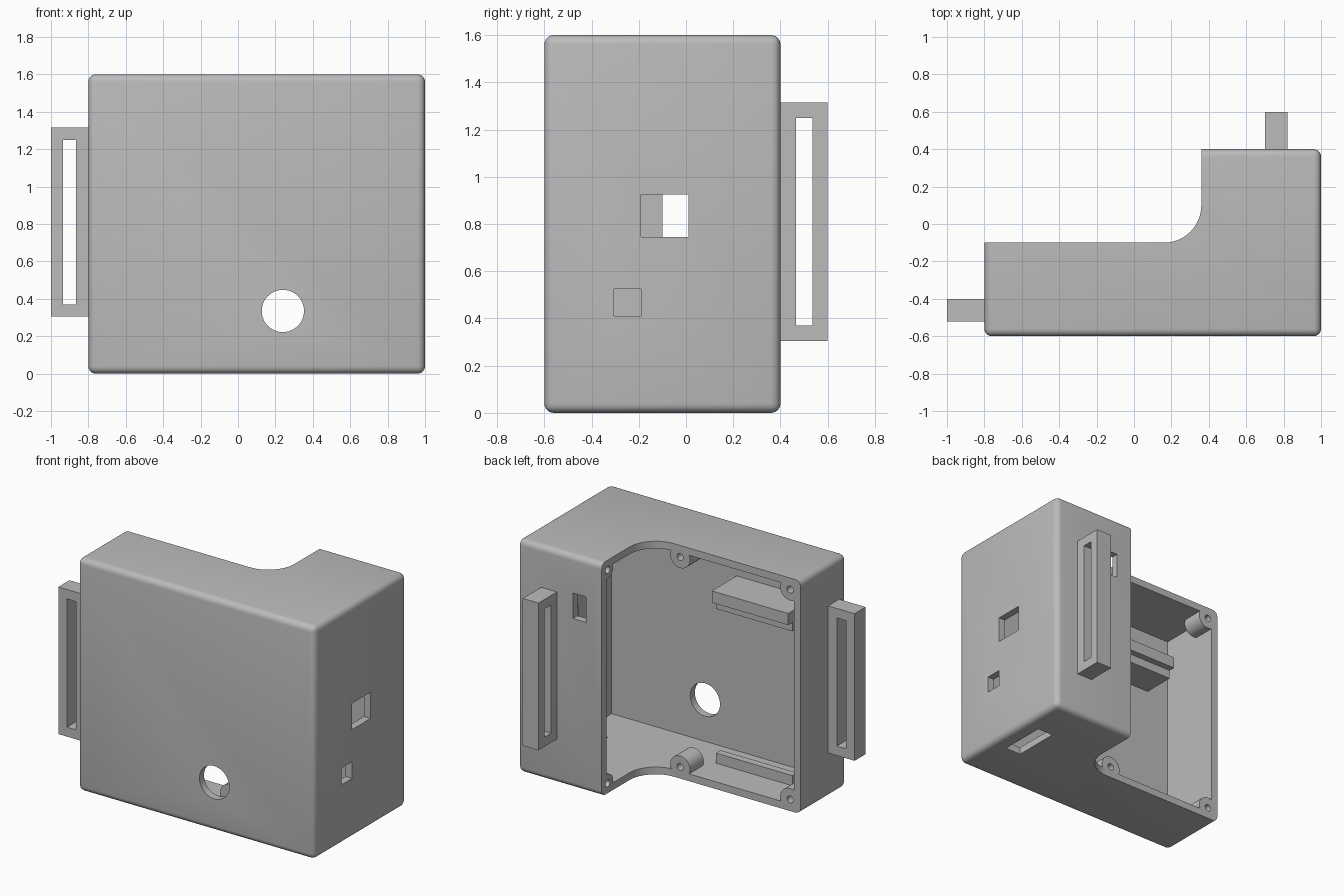
import bpy, bmesh, math
from mathutils import Vector, Matrix

if "Cube" in bpy.data.objects:
    bpy.data.objects.remove(bpy.data.objects["Cube"])

H = 1.6       # case height
WALL = 0.05   # wall thickness

grey = bpy.data.materials.new("light grey plastic")
grey.diffuse_color = (0.5, 0.5, 0.5, 1)
grey.use_nodes = True
grey.node_tree.nodes["Principled BSDF"].inputs["Base Color"].default_value = grey.diffuse_color


def make(name, bm):
    bmesh.ops.recalc_face_normals(bm, faces=bm.faces[:])
    me = bpy.data.meshes.new(name)
    bm.to_mesh(me)
    bm.free()
    me.materials.append(grey)
    ob = bpy.data.objects.new(name, me)
    bpy.context.collection.objects.link(ob)
    return ob


def box(name, x, y, z):
    bm = bmesh.new()
    bmesh.ops.create_cube(bm, size=1)
    for v in bm.verts:
        v.co = Vector([(a + b) / 2 + c * (b - a) for (a, b), c in zip((x, y, z), v.co)])
    return make(name, bm)


def rod(name, start, axis, length, r, seg=32):
    """Cylinder from start, running along axis."""
    axis = Vector(axis)
    bm = bmesh.new()
    m = Matrix.Translation(Vector(start) + axis * length / 2) @ axis.to_track_quat('Z', 'Y').to_matrix().to_4x4()
    bmesh.ops.create_cone(bm, cap_ends=True, segments=seg, radius1=r, radius2=r, depth=length, matrix=m)
    return make(name, bm)


def combine(ob, other, op='DIFFERENCE'):
    mod = ob.modifiers.new("bool", 'BOOLEAN')
    mod.operation, mod.object, mod.solver = op, other, 'EXACT'
    bpy.context.view_layer.objects.active = ob
    bpy.ops.object.modifier_apply(modifier=mod.name)
    bpy.data.objects.remove(other)


# L-shaped case with a filleted inner corner
arc = [(0.16 + 0.2 * math.cos(a), 0.1 - 0.2 * math.sin(a))
       for a in [math.pi / 2 * i / 12 for i in range(13)]]
profile = [(-0.8, -0.6), (1, -0.6), (1, 0.4), (0.36, 0.4)] + arc + [(-0.8, -0.1)]
bm = bmesh.new()
low = [bm.verts.new((x, y, 0)) for x, y in profile]
high = [bm.verts.new((x, y, H)) for x, y in profile]
bm.faces.new(low[::-1])
bm.faces.new(high)
n = len(profile)
open_faces = set()
for i in range(n):
    j = (i + 1) % n
    f = bm.faces.new((low[i], low[j], high[j], high[i]))
    if 3 <= i < n - 1:      # the side that stays open
        open_faces.add(f)
edges = [e for e in bm.edges if not any(f in open_faces for f in e.link_faces)]
bmesh.ops.bevel(bm, geom=edges, offset=0.04, offset_type='OFFSET', segments=6,
                profile=0.5, affect='EDGES', clamp_overlap=True)
case = make("case", bm)

# hollow interior, open towards the inner corner
combine(case, box("cavity", (-0.75, 0.95), (-0.55, 0.35), (WALL, H - WALL)))

# screw bosses on the rim, each with a blind hole
for up in (False, True):
    def level(d):
        return H - d if up else d
    spots = [((x, -0.1, level(0.08)), (0, -1, 0), 0.075) for x in (-0.72, 0.115)]
    spots.append(((0.36, 0.335, level(0.067)), (1, 0, 0), 0.06))
    for start, axis, r in spots:
        combine(case, rod("boss", start, axis, 0.15, r), 'UNION')
        before = Vector(start) - Vector(axis) * 0.05
        combine(case, rod("drill", before, axis, 0.17, 0.024, 20))

# openings in the walls
combine(case, rod("round_port", (0.24, -0.7, 0.335), (0, 1, 0), 0.3, 0.113, 48))
for x, y, z in [((0.9, 1.1), (-0.19, 0.01), (0.745, 0.925)),     # right, large
                ((0.9, 1.1), (-0.305, -0.19), (0.41, 0.525)),    # right, small
                ((0.48, 0.58), (0.3, 0.45), (1.165, 1.34)),      # back
                ((0.77, 0.89), (-0.25, 0.08), (-0.1, 0.1))]:     # underside
    combine(case, box("port", x, y, z))

# strap loops with long slots
side = box("side_strap_loop", (-1, -0.8), (-0.52, -0.4), (0.305, 1.315))
combine(side, box("slot", (-0.935, -0.865), (-0.7, -0.2), (0.37, 1.25)))
back = box("back_strap_loop", (0.7, 0.82), (0.4, 0.6), (0.305, 1.315))
combine(back, box("slot", (0.5, 1), (0.465, 0.535), (0.37, 1.25)))

# inner rails
box("upper_rail", (-0.58, 0), (-0.55, -0.28), (1.17, 1.25))
box("upper_rail_step", (-0.58, 0), (-0.55, -0.325), (1.11, 1.17))
box("floor_lip", (-0.58, 0), (-0.375, -0.325), (WALL, 0.12))

# smooth curves, crisp edges
bpy.ops.object.select_all(action='DESELECT')
case.select_set(True)
bpy.context.view_layer.objects.active = case
bpy.ops.object.shade_smooth_by_angle(angle=math.radians(30))
